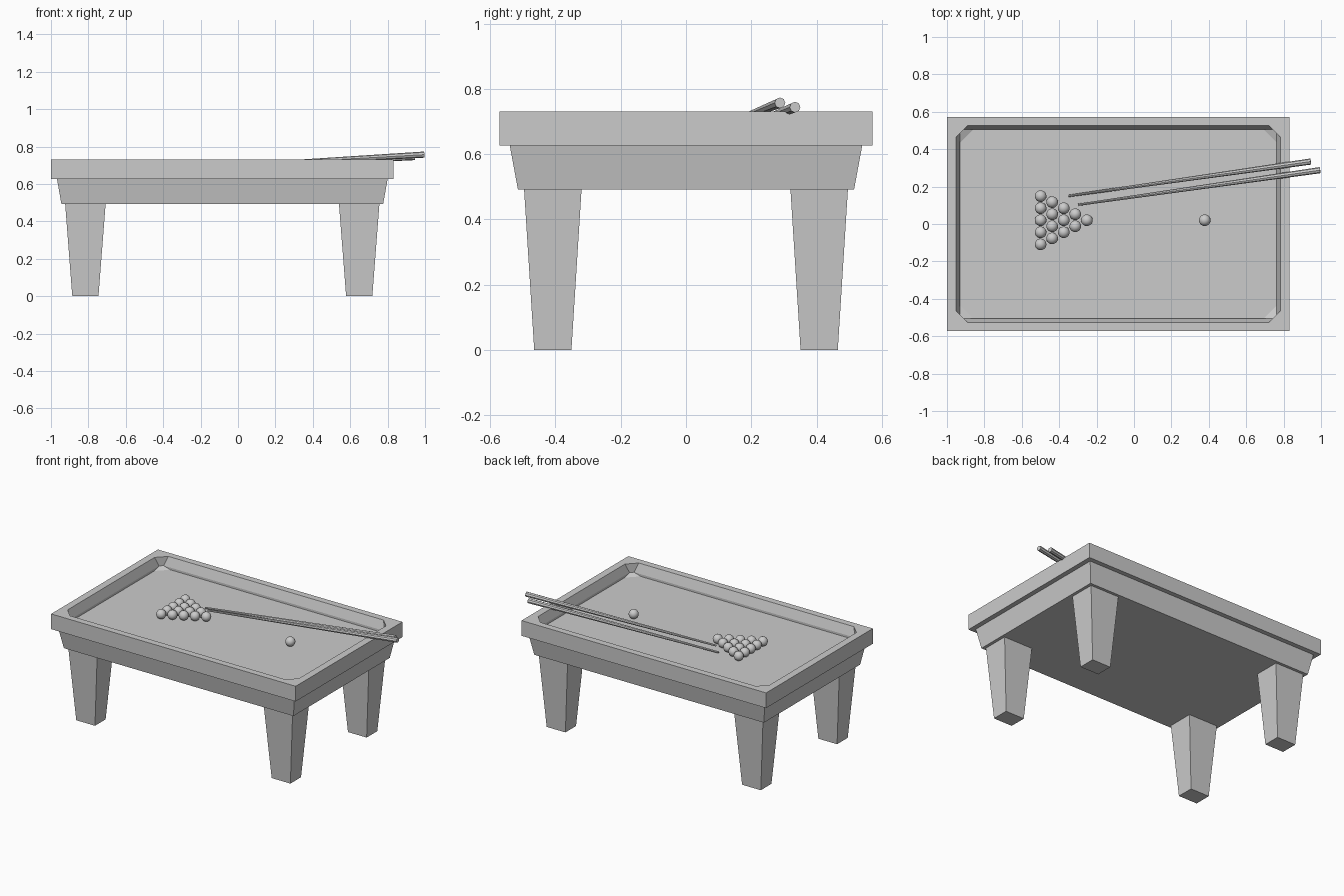
import bpy, bmesh
from mathutils import Vector

if "Cube" in bpy.data.objects:
    bpy.data.objects.remove(bpy.data.objects["Cube"], do_unlink=True)

grey = bpy.data.materials.new("plain grey")
grey.use_nodes = True
color = (0.6, 0.6, 0.6, 1)
grey.diffuse_color = color
grey.node_tree.nodes["Principled BSDF"].inputs["Base Color"].default_value = color

CX = -0.084          # table centre along x
TOP = 0.73           # top of the rails
BED = 0.655          # playing surface
BALL_R = 0.031


def finish(name, bm):
    bmesh.ops.recalc_face_normals(bm, faces=bm.faces)
    mesh = bpy.data.meshes.new(name)
    bm.to_mesh(mesh)
    bm.free()
    mesh.materials.append(grey)
    obj = bpy.data.objects.new(name, mesh)
    bpy.context.collection.objects.link(obj)
    return obj


def ring(bm, cx, cy, hx, hy, z, cut=0):
    """Rectangle, or octagon when its corners are cut, running counterclockwise."""
    pts = []
    for sx, sy in ((1, 1), (-1, 1), (-1, -1), (1, -1)):
        if cut:
            ends = [(hx, hy - cut), (hx - cut, hy)]
            if sx * sy < 0:
                ends.reverse()
        else:
            ends = [(hx, hy)]
        pts += [(cx + sx * x, cy + sy * y, z) for x, y in ends]
    return [bm.verts.new(p) for p in pts]


def bridge(bm, a, b):
    for i in range(len(a)):
        j = (i + 1) % len(a)
        bm.faces.new((a[i], a[j], b[j], b[i]))


def tapered_box(name, cx, cy, bottom, top, z0, z1):
    bm = bmesh.new()
    a = ring(bm, cx, cy, *bottom, z0)
    b = ring(bm, cx, cy, *top, z1)
    bridge(bm, a, b)
    bm.faces.new(a)
    bm.faces.new(b)
    return finish(name, bm)


# Rails and bed: one tray with sloped cushions and cut corner pockets
bm = bmesh.new()
base = ring(bm, CX, 0, 0.916, 0.571, 0.627)
rim = ring(bm, CX, 0, 0.916, 0.571, TOP)
lip = ring(bm, CX, 0, 0.867, 0.526, TOP, 0.061)
ledge = ring(bm, CX, 0, 0.847, 0.505, BED + 0.015, 0.02)
bed = ring(bm, CX, 0, 0.847, 0.505, BED, 0.07)
bm.faces.new(base)
bridge(bm, base, rim)
for i in range(4):
    j = (i + 1) % 4
    bm.faces.new((rim[i], lip[2 * i], lip[2 * i + 1]))
    bm.faces.new((rim[i], lip[2 * i + 1], lip[2 * j], rim[j]))
bridge(bm, lip, ledge)
bridge(bm, ledge, bed)
bm.faces.new(bed)
finish("rails_and_bed", bm)

# Apron and legs
tapered_box("apron", CX, 0, (0.86, 0.515), (0.884, 0.54), 0.492, 0.627)
for sx, side in ((-1, "right"), (1, "left")):
    for sy, end in ((-1, "front"), (1, "back")):
        tapered_box(f"{end}_{side}_leg", CX + sx * 0.732, sy * 0.408,
                    (0.07, 0.057), (0.108, 0.088), 0, 0.492)


# Balls
def ball(name, x, y):
    bm = bmesh.new()
    bmesh.ops.create_uvsphere(bm, u_segments=20, v_segments=12, radius=BALL_R)
    bmesh.ops.translate(bm, verts=bm.verts, vec=(x, y, BED + BALL_R))
    for f in bm.faces:
        f.smooth = True
    finish(name, bm)


for row in range(5):
    for k in range(row + 1):
        ball(f"racked_ball_{row}_{k}", -0.252 - row * 0.0618,
             0.02 + (k - row / 2) * 0.0645)
ball("cue_ball", 0.378, 0.02)


# Cue sticks
def cue(name, butt, tip):
    butt, tip = Vector(butt), Vector(tip)
    axis = tip - butt
    bm = bmesh.new()
    bmesh.ops.create_cone(bm, cap_ends=True, segments=8, radius1=0.0165,
                          radius2=0.006, depth=axis.length)
    turn = axis.to_track_quat("Z", "Y").to_matrix()
    bmesh.ops.rotate(bm, verts=bm.verts, cent=(0, 0, 0), matrix=turn)
    bmesh.ops.translate(bm, verts=bm.verts, vec=(butt + tip) / 2)
    finish(name, bm)


cue("front_cue", (0.995, 0.288, 0.757), (-0.298, 0.103, 0.684))
cue("back_cue", (0.945, 0.334, 0.744), (-0.35, 0.15, 0.67))
